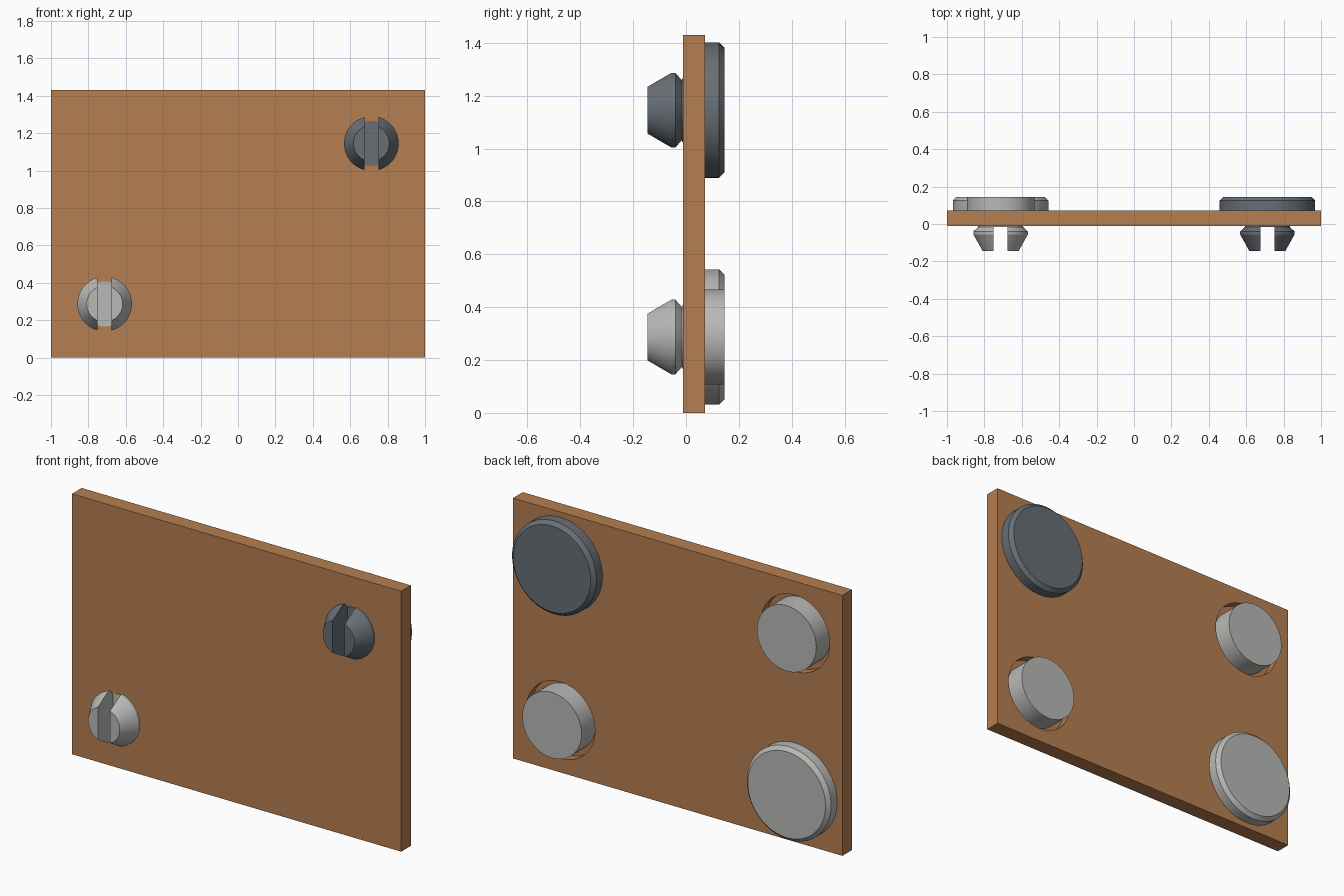
import bpy, bmesh, math
from mathutils import Matrix

cube = bpy.data.objects.get("Cube")
if cube:
    bpy.data.objects.remove(cube, do_unlink=True)

PLATE_FRONT, PLATE_BACK, BACK = -0.012, 0.072, 0.145
WIDTH, HEIGHT = 2.0, 1.43
X, LOW, HIGH = 0.713, 0.287, 1.145
SLOT = 0.037


def material(name, rgb):
    mat = bpy.data.materials.new(name)
    mat.use_nodes = True
    mat.diffuse_color = (*rgb, 1)
    mat.node_tree.nodes["Principled BSDF"].inputs["Base Color"].default_value = (*rgb, 1)
    return mat


brown = material("warm brown", (0.46, 0.21, 0.082))
light = material("light grey", (0.48, 0.485, 0.465))
dark = material("slate grey", (0.135, 0.158, 0.18))


def add_object(name, bm, mat, location=(0, 0, 0)):
    bmesh.ops.recalc_face_normals(bm, faces=bm.faces)
    mesh = bpy.data.meshes.new(name)
    bm.to_mesh(mesh)
    bm.free()
    mesh.materials.append(mat)
    obj = bpy.data.objects.new(name, mesh)
    obj.location = location
    bpy.context.collection.objects.link(obj)
    return obj


def lathe(profile, sides=64):
    """Closed solid turned about the y axis from (radius, y) points."""
    bm = bmesh.new()
    rings = []
    for r, y in profile:
        rings.append([bm.verts.new((r * math.cos(a), y, r * math.sin(a)))
                      for a in (math.tau * i / sides for i in range(sides))])
    for low, high in zip(rings, rings[1:]):
        for i in range(sides):
            j = (i + 1) % sides
            bm.faces.new((low[i], low[j], high[j], high[i]))
    bm.faces.new(rings[0])
    bm.faces.new(rings[-1])
    return bm


def smooth(obj):
    bpy.ops.object.select_all(action='DESELECT')
    obj.select_set(True)
    bpy.context.view_layer.objects.active = obj
    bpy.ops.object.shade_smooth_by_angle(angle=math.radians(20))


def turned(name, profile, mat, x, z):
    obj = add_object(name, lathe(profile), mat, (x, 0, z))
    smooth(obj)
    return obj


# Board
bm = bmesh.new()
bmesh.ops.create_cube(bm, size=1)
bmesh.ops.scale(bm, vec=(WIDTH, PLATE_BACK - PLATE_FRONT, HEIGHT), verts=bm.verts)
bmesh.ops.translate(bm, vec=(0, (PLATE_FRONT + PLATE_BACK) / 2, HEIGHT / 2), verts=bm.verts)
board = add_object("board", bm, brown)

# Round recesses in the back of the board, each holding a loose peg
FLOOR = 0.022
for side, x, z in (("upper_right", -X, HIGH), ("lower_left", X, LOW)):
    cutter = add_object("recess_cutter", lathe([(0.21, FLOOR), (0.21, 0.2)]), brown, (x, 0, z))
    cutter.hide_render = True
    cut = board.modifiers.new("recess", 'BOOLEAN')
    cut.operation = 'DIFFERENCE'
    cut.solver = 'EXACT'
    cut.object = cutter
    bpy.context.view_layer.update()
    bpy.context.view_layer.objects.active = board
    bpy.ops.object.modifier_apply(modifier=cut.name)
    bpy.data.objects.remove(cutter, do_unlink=True)
    turned(side + "_peg", [(0.18, FLOOR), (0.18, BACK)], light, x, z)


def split_head(name, mat, x, z):
    """Barbed snap head parted by a vertical slot."""
    bm = lathe([(0.115, PLATE_FRONT), (0.146, -0.04), (0.146, -0.055), (0.096, -BACK)])
    cut = bmesh.ops.bisect_plane(bm, geom=bm.verts[:] + bm.edges[:] + bm.faces[:],
                                 plane_co=(SLOT, 0, 0), plane_no=(1, 0, 0), clear_inner=True)
    rim = [e for e in cut["geom_cut"] if isinstance(e, bmesh.types.BMEdge)]
    bmesh.ops.holes_fill(bm, edges=rim, sides=0)
    copy = bmesh.ops.duplicate(bm, geom=bm.verts[:] + bm.edges[:] + bm.faces[:])
    verts = [v for v in copy["geom"] if isinstance(v, bmesh.types.BMVert)]
    bmesh.ops.transform(bm, matrix=Matrix.Scale(-1, 4, (1, 0, 0)), verts=verts)
    smooth(add_object(name, bm, mat, (x, 0, z)))


# Snap buttons through the board: bevelled cap, shank end and split head
for side, mat, x, z in (("upper_left", dark, X, HIGH), ("lower_right", light, -X, LOW)):
    turned(side + "_cap", [(0.256, PLATE_BACK), (0.256, BACK - 0.02), (0.236, BACK)], mat, x, z)
    turned(side + "_shank", [(0.12, PLATE_FRONT - 0.003), (0.12, PLATE_BACK)], mat, x, z)
    split_head(side + "_split_head", mat, x, z)
